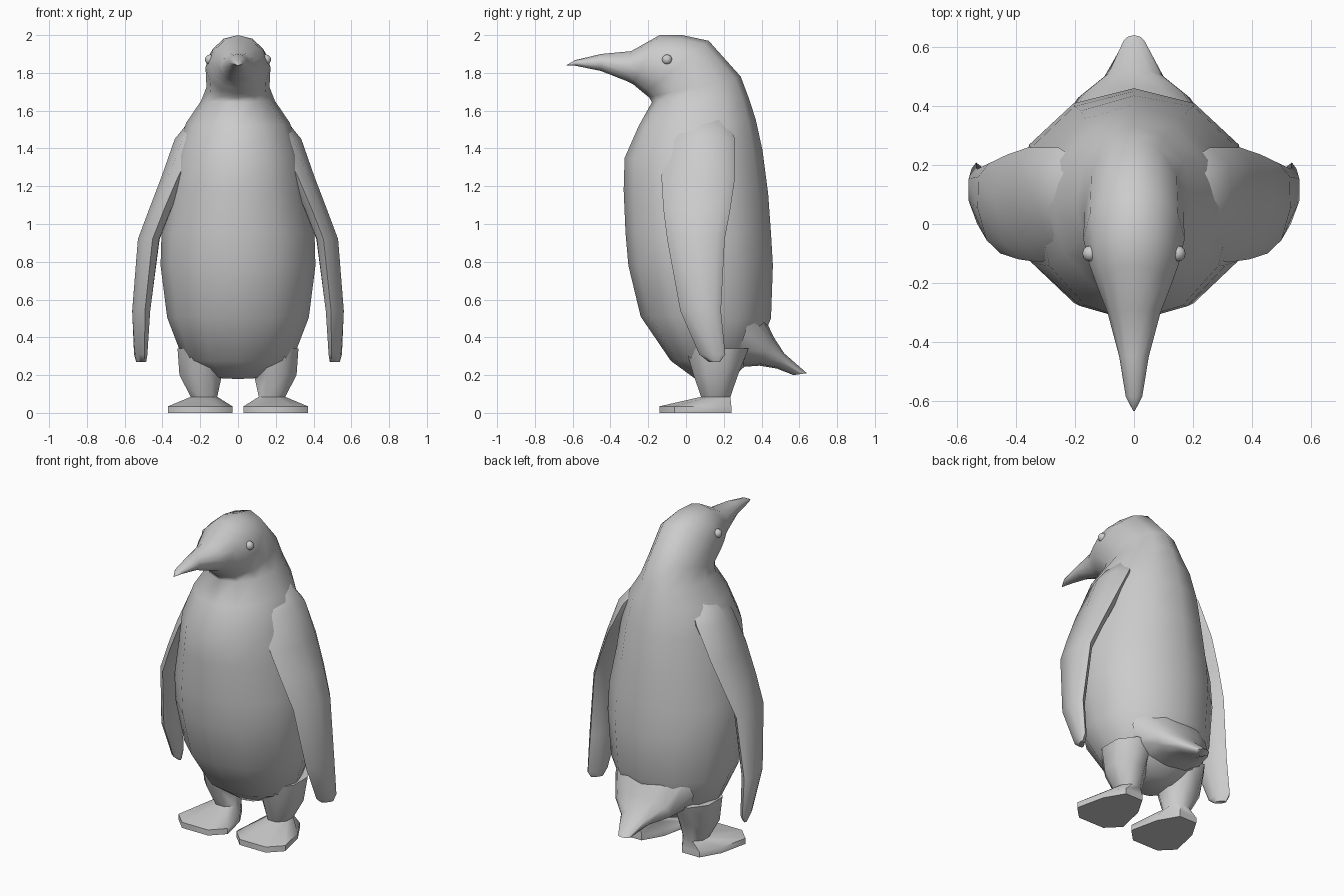
import bpy, bmesh, math

if "Cube" in bpy.data.objects:
    bpy.data.objects.remove(bpy.data.objects["Cube"])

grey = bpy.data.materials.new("plain_grey")
grey.use_nodes = True
colour = (0.6, 0.6, 0.6, 1)
grey.diffuse_color = colour
grey.node_tree.nodes["Principled BSDF"].inputs["Base Color"].default_value = colour


def ring(front, back, half_width, centre_x=0, sides=12, offset=0, skew=0):
    """Ellipse spanned between two (y, z) points."""
    grow = 1 / math.cos(math.pi / sides) if offset else 1
    points = []
    for i in range(sides):
        a = 2 * math.pi * (i + offset) / sides
        t = 0.5 - 0.5 * grow * math.cos(a)
        x = centre_x + half_width * grow * math.sin(a) + skew * (t - 0.5)
        points.append((x, front[0] + t * (back[0] - front[0]),
                       front[1] + t * (back[1] - front[1])))
    return points


def finish(name, bm):
    bmesh.ops.recalc_face_normals(bm, faces=bm.faces)
    mesh = bpy.data.meshes.new(name)
    bm.to_mesh(mesh)
    bm.free()
    mesh.materials.append(grey)
    obj = bpy.data.objects.new(name, mesh)
    bpy.context.collection.objects.link(obj)
    bpy.ops.object.select_all(action='DESELECT')
    obj.select_set(True)
    bpy.context.view_layer.objects.active = obj
    bpy.ops.object.shade_smooth_by_angle(angle=math.radians(55))
    return obj


def loft(name, rings, side=1):
    """Skin through rings of equal size and cap both ends."""
    bm = bmesh.new()
    loops = [[bm.verts.new((side * x, y, z)) for x, y, z in r] for r in rings]
    for low, high in zip(loops, loops[1:]):
        for i in range(len(low)):
            j = (i + 1) % len(low)
            bm.faces.new((low[i], low[j], high[j], high[i]))
    bm.faces.new(loops[0])
    bm.faces.new(loops[-1])
    return finish(name, bm)


# Body, neck, head and beak: front point, back point, half width
body = [
    ((0.05, 0.18), (0.26, 0.20), 0.12),
    ((-0.08, 0.275), (0.36, 0.29), 0.29),
    ((-0.24, 0.51), (0.45, 0.50), 0.375),
    ((-0.305, 0.78), (0.46, 0.78), 0.41),
    ((-0.32, 0.95), (0.45, 0.95), 0.405),
    ((-0.33, 1.18), (0.435, 1.16), 0.36),
    ((-0.325, 1.35), (0.405, 1.39), 0.33),
    ((-0.25, 1.52), (0.37, 1.55), 0.275),
    ((-0.18, 1.645), (0.335, 1.66), 0.195),
    ((-0.195, 1.67), (0.29, 1.78), 0.167),
    ((-0.22, 1.69), (0.12, 1.97), 0.172),
    ((-0.25, 1.715), (-0.02, 2.0), 0.152),
    ((-0.28, 1.74), (-0.14, 2.0), 0.125),
    ((-0.31, 1.755), (-0.29, 1.915), 0.09),
    ((-0.45, 1.81), (-0.45, 1.90), 0.05),
    ((-0.585, 1.838), (-0.585, 1.868), 0.028),
    ((-0.634, 1.838), (-0.632, 1.842), 0.003),
]
loft("body_and_head", [ring(*r) for r in body])

# Tail
tail = [
    ((0.25, 0.24), (0.37, 0.60), 0.27),
    ((0.39, 0.25), (0.465, 0.40), 0.19),
    ((0.48, 0.235), (0.52, 0.315), 0.10),
    ((0.57, 0.20), (0.64, 0.21), 0.04),
]
loft("tail", [ring(*r) for r in tail])

# Flipper sections: height, front, back, inner x, outer x
flipper = [
    (1.58, -0.04, 0.20, 0.06, 0.23),
    (1.45, -0.10, 0.26, 0.14, 0.335),
    (1.25, -0.13, 0.26, 0.27, 0.405),
    (1.08, -0.12, 0.235, 0.35, 0.47),
    (0.92, -0.10, 0.205, 0.415, 0.53),
    (0.54, -0.03, 0.185, 0.465, 0.56),
    (0.31, 0.07, 0.208, 0.485, 0.545),
    (0.27, 0.12, 0.18, 0.495, 0.53),
]

# Foot outline: half width and depth, toe to heel
half_foot = [(0.09, -0.14), (0.17, -0.06), (0.13, 0.12), (0.06, 0.24)]
outline = half_foot + [(-x, y) for x, y in reversed(half_foot)]

# Leg sections: height, front, back, inner x, outer x
leg = [
    (0.085, 0.08, 0.235, 0.11, 0.25),
    (0.20, 0.04, 0.275, 0.085, 0.31),
    (0.34, 0.00, 0.33, 0.07, 0.32),
]


def section(z, front, back, inner, outer, **options):
    return ring((front, z), (back, z), (outer - inner) / 2,
                (inner + outer) / 2, sides=8, **options)


for label, side in (("left", 1), ("right", -1)):
    loft(label + "_flipper", [section(*s, skew=0.04) for s in flipper], side)
    foot = [[(0.2 + x, y, z) for x, y in outline] for z in (0, 0.035)]
    loft(label + "_leg", foot + [section(*s, offset=0.5) for s in leg], side)

    # Eye
    bm = bmesh.new()
    bmesh.ops.create_uvsphere(bm, u_segments=12, v_segments=8, radius=0.027)
    eye = finish(label + "_eye", bm)
    eye.location = (side * 0.148, -0.10, 1.87)
